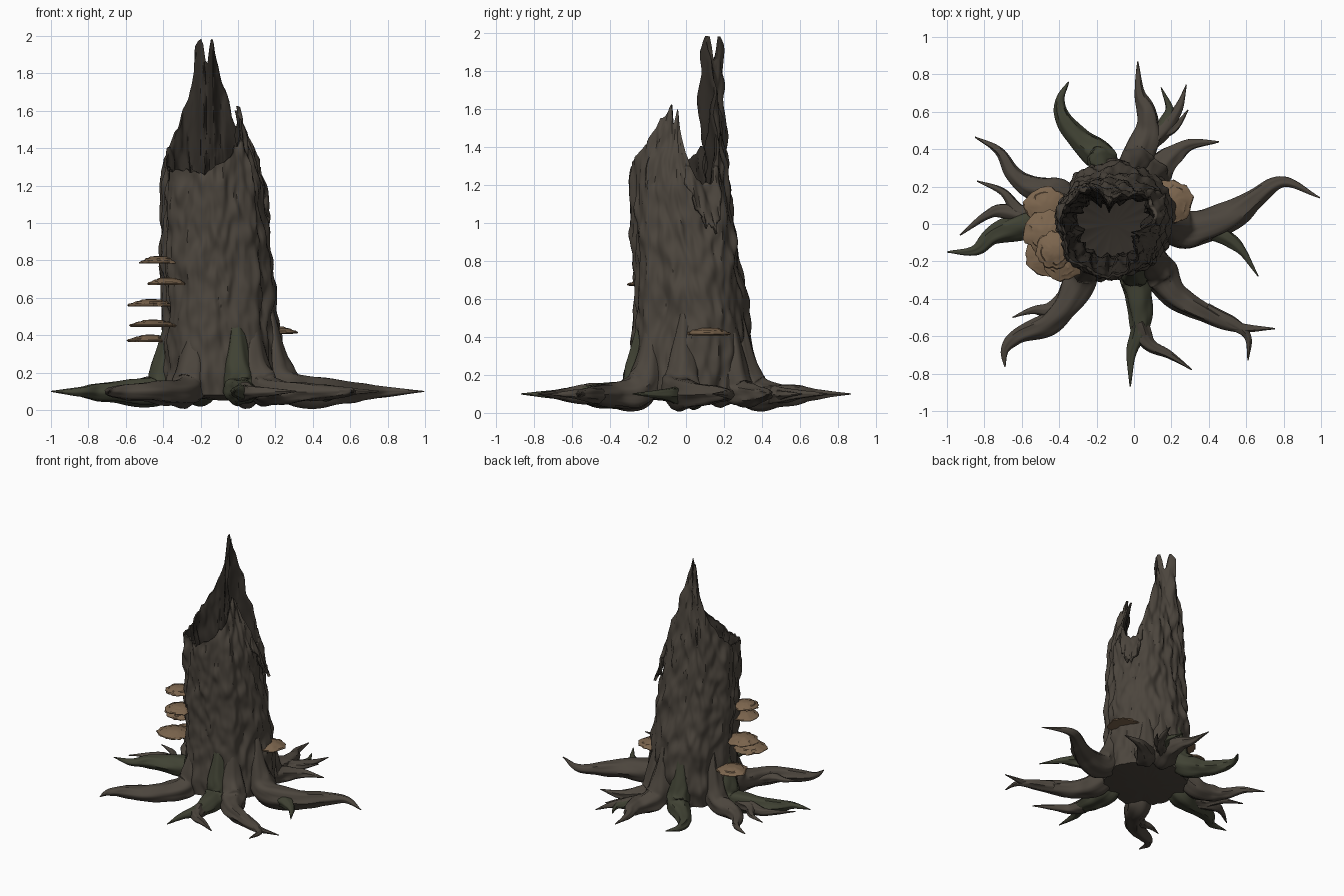
import bpy, bmesh, math, random
from mathutils import Vector, noise

if "Cube" in bpy.data.objects:
    bpy.data.objects.remove(bpy.data.objects["Cube"])

random.seed(4)

def material(name, rgb):
    m = bpy.data.materials.new(name)
    m.diffuse_color = (*rgb, 1)
    m.use_nodes = True
    m.node_tree.nodes["Principled BSDF"].inputs["Base Color"].default_value = m.diffuse_color
    return m

BARK = material("bark", (0.072, 0.06, 0.047))
DARK = material("inner_wood", (0.03, 0.025, 0.02))
MOSS = material("moss", (0.052, 0.055, 0.034))
CAP = material("fungus", (0.2, 0.13, 0.075))

def finish(bm, name, mats, angle=50):
    bmesh.ops.recalc_face_normals(bm, faces=bm.faces)
    me = bpy.data.meshes.new(name)
    bm.to_mesh(me)
    bm.free()
    for m in mats:
        me.materials.append(m)
    ob = bpy.data.objects.new(name, me)
    bpy.context.collection.objects.link(ob)
    bpy.ops.object.select_all(action='DESELECT')
    ob.select_set(True)
    bpy.context.view_layer.objects.active = ob
    bpy.ops.object.shade_smooth_by_angle(angle=math.radians(angle))
    return ob

def bridge(bm, a, b, mat=0, closed=True):
    n = len(a)
    for i in range(n if closed else n - 1):
        j = (i + 1) % n
        bm.faces.new((a[i], a[j], b[j], b[i])).material_index = mat

def fan(bm, ring, co, mat=0):
    c = bm.verts.new(co)
    for i in range(len(ring)):
        bm.faces.new((ring[i], ring[(i + 1) % len(ring)], c)).material_index = mat

def lerp_keys(keys, x):
    if x <= keys[0][0]:
        return keys[0][1:]
    for a, b in zip(keys, keys[1:]):
        if x <= b[0]:
            f = (x - a[0]) / (b[0] - a[0])
            return [p + (q - p) * f for p, q in zip(a[1:], b[1:])]
    return keys[-1][1:]

# trunk: height -> centre x, centre y, radius x, radius y
PROFILE = [(0.08, -0.08, 0.03, 0.31, 0.31), (0.2, -0.085, 0.03, 0.32, 0.32),
           (0.5, -0.1, 0.03, 0.30, 0.30), (0.8, -0.115, 0.0, 0.295, 0.28),
           (1.2, -0.13, -0.03, 0.275, 0.26), (2.0, -0.13, -0.03, 0.275, 0.26)]
# broken rim: angle -> height, inward lean
RIM = [(-100, 1.27, .02), (-75, 1.34, .04), (-50, 1.45, .08), (-32, 1.58, .12), (-20, 1.61, .12),
       (-6, 1.60, .13), (2, 1.45, .11), (14, 1.28, .05), (28, 1.19, 0), (40, 1.22, .01), (52, 1.42, .04),
       (62, 1.57, .05), (77, 1.75, .06), (91, 1.98, .062), (102, 1.98, .03), (112, 1.97, .01),
       (116, 1.76, .015), (130, 1.58, .02), (150, 1.42, .03), (175, 1.30, .02), (260, 1.27, .02)]

def wall(deg, z, inset=0.0):
    a = math.radians(deg)
    cx, cy, rx, ry = lerp_keys(PROFILE, z)
    lean = lerp_keys(RIM, deg)[1] * max(0, z - 1.2) / 0.4
    c, s = math.cos(a), math.sin(a)
    bump = (0.03 * noise.noise(Vector((c * 2, s * 2, z * 1.2)))
            + 0.022 * noise.noise(Vector((c * 5, s * 5, z * 7)))
            + 0.016 * noise.noise(Vector((c * 9, s * 9, z * 11 + 7))))
    k = bump - lean - inset
    return Vector((cx + (rx + k) * c, cy + (ry + k) * s, z))

def rim_height(deg):
    a = math.radians(deg)
    h = lerp_keys(RIM, deg)[0]
    h += 0.03 * noise.noise(Vector((math.cos(a) * 9, math.sin(a) * 9, 3)))
    for notch, depth in ((101, 0.16), (-14, 0.1)):
        h -= depth * max(0, 1 - abs(deg - notch) / 5)
    return min(h, 1.985)

N, UP, DOWN = 144, 80, 34
angles = [-100 + 360 * i / N for i in range(N)]
bm = bmesh.new()
rings = []
for k in range(UP + 1):
    rings.append([bm.verts.new(wall(d, 0.08 + (rim_height(d) - 0.08) * k / UP)) for d in angles])
for k in range(DOWN + 1):
    t = k / DOWN
    row = []
    for d in angles:
        h = rim_height(d)
        z = h * (1 - t) + 0.62 * t
        flute = 0.012 * math.sin(math.radians(d) * 17) * min(1, t * 6)
        row.append(bm.verts.new(wall(d, z, 0.014 + 0.085 * min(1, (h - z) / 0.4) + flute)))
    rings.append(row)
for k in range(len(rings) - 1):
    bridge(bm, rings[k], rings[k + 1], 1 if k >= UP else 0)
fan(bm, rings[0], (-0.08, 0.03, 0.05))
fan(bm, rings[-1], (-0.11, 0, 0.58), 1)
finish(bm, "trunk", [BARK, DARK])

# peeled bark hanging from the right side
bm = bmesh.new()
rows = []
cols = [6 + 2 * i for i in range(22)]
for k in range(15):
    t = k / 14
    row = []
    for i, d in enumerate(cols):
        mid = max(0, 1 - abs(d - 29) / 24)
        top = min(rim_height(d) + 0.01, 1.3)
        low = top - 0.06 - 0.17 * mid ** 0.6 - 0.06 * (i % 4 == 1) * mid
        row.append(bm.verts.new(wall(d, top * (1 - t) + low * t, -0.004 - 0.05 * t * (0.2 + 0.8 * mid))))
    rows.append(row)
for a, b in zip(rows, rows[1:]):
    bridge(bm, a, b, closed=False)
flap = finish(bm, "peeled_bark", [BARK])
sol = flap.modifiers.new("thickness", 'SOLIDIFY')
sol.thickness = 0.02

# roots: swept tapering tubes
def spline(pts, steps):
    pts = [pts[0] * 2 - pts[1]] + pts + [pts[-1] * 2 - pts[-2]]
    out = []
    for i in range(1, len(pts) - 2):
        p0, p1, p2, p3 = pts[i - 1:i + 3]
        for s in range(steps):
            t = s / steps
            out.append(0.5 * (2 * p1 + (p2 - p0) * t + (2 * p0 - 5 * p1 + 4 * p2 - p3) * t * t
                              + (3 * p1 - p0 - 3 * p2 + p3) * t ** 3))
    return out + [pts[-2]]

def root(name, xy, r, main=True, mossy=False):
    pts = [Vector((x, y, 0.095, 0)) for x, y in xy]
    for i, p in enumerate(pts):
        f = i / (len(pts) - 1)
        p.w = r * (1 - f) ** 0.95 + 0.003
        p.z = 0.1 - 0.006 * (1 - f)
    if main:                                   # climb the trunk as a buttress
        pts[0].z = 0.115
        c = Vector((-0.09, 0.03))
        d = (Vector(xy[0]) - c).normalized()
        hi, lo = c + d * 0.265, c + d * 0.29
        pts = [Vector((hi.x, hi.y, 0.52, 0.02)), Vector((lo.x, lo.y, 0.24, r * 0.9))] + pts
    path = spline(pts, 9)
    bm = bmesh.new()
    rings, S = [], 24
    seed = random.random() * 20
    for i, p in enumerate(path):
        t = (path[min(i + 1, len(path) - 1)] - path[max(i - 1, 0)]).to_3d().normalized()
        side = Vector((-t.y, t.x, 0)).normalized()
        up = t.cross(side)
        ring = []
        for j in range(S):
            a = math.tau * j / S
            q = 1 + 0.08 * math.sin(6 * a + seed + i * 0.1)
            q += 0.2 * noise.noise(Vector((math.cos(a) * 1.5, math.sin(a) * 1.5, i * 0.15 + seed)))
            co = p.to_3d() + (side * math.cos(a) + up * math.sin(a) * 0.92) * max(p.w, 0.003) * q
            co.z = max(co.z, 0.0)
            ring.append(bm.verts.new(co))
        rings.append(ring)
    for a, b in zip(rings, rings[1:]):
        bridge(bm, a, b)
    fan(bm, rings[0], path[0].to_3d())
    fan(bm, rings[-1], path[-1].to_3d())
    finish(bm, name, [MOSS if mossy else BARK])

root("root_right", [(.3, -.03), (.5, .03), (.65, .14), (.8, .225), (.995, .14)], .095)
root("root_right_fork", [(.36, 0), (.5, -.08), (.58, -.15), (.665, -.28)], .055, False, True)
root("root_back_right", [(.12, .28), (.2, .36), (.3, .425), (.455, .44)], .08)
root("root_back", [(.02, .36), (.07, .48), (.07, .6), (.03, .7), (.02, .87)], .09)
root("root_back_fork", [(.05, .42), (.17, .52), (.24, .62), (.28, .745)], .055, False)
root("root_back_twig_a", [(.16, .52), (.19, .61), (.145, .73)], .035, False, True)
root("root_back_twig_b", [(.13, .48), (.22, .52), (.29, .61)], .035, False)
root("root_back_left", [(-.18, .36), (-.28, .44), (-.37, .55), (-.395, .66), (-.35, .76)], .08, True, True)
root("root_left_back", [(-.42, .17), (-.56, .2), (-.65, .27), (-.72, .39), (-.85, .465)], .075)
root("root_left", [(-.42, .03), (-.58, 0), (-.75, -.06), (-.85, -.14), (-1.0, -.15)], .09, True, True)
root("root_left_fork_a", [(-.5, .04), (-.62, .07), (-.7, .17), (-.84, .23)], .05, False)
root("root_left_fork_b", [(-.52, .02), (-.7, .07), (-.8, .04), (-.93, -.06)], .05, False)
root("root_front_left", [(-.27, -.26), (-.34, -.4), (-.46, -.53), (-.62, -.6), (-.69, -.67), (-.69, -.765)], .09)
root("root_front_left_fork", [(-.33, -.38), (-.45, -.455), (-.54, -.46), (-.65, -.5)], .05, False)
root("root_front", [(.01, -.28), (.025, -.42), (.03, -.56), (-.015, -.69), (-.02, -.87)], .085, True, True)
root("root_front_fork", [(.025, -.53), (.08, -.64), (.19, -.7), (.31, -.78)], .05, False)
root("root_front_right", [(.14, -.26), (.22, -.38), (.36, -.47), (.54, -.55), (.755, -.56)], .09)
root("root_front_right_fork", [(.38, -.47), (.54, -.54), (.61, -.61), (.61, -.73)], .045, False)

# bracket fungi: flat discs with stepped tops
def bracket(name, x, y, z, r):
    bm = bmesh.new()
    S, seed = 30, random.random() * 30
    rings = []
    for f, h in ((0.75, -.002), (0.97, 0), (1, .006), (0.93, .014), (0.78, .018),
                 (0.7, .026), (0.5, .03), (0.4, .036), (0.2, .038)):
        ring = []
        for j in range(S):
            a = math.tau * j / S
            w = 1 + 0.2 * noise.noise(Vector((math.cos(a) * 3, math.sin(a) * 3, seed + h * 40)))
            ring.append(bm.verts.new((x + r * f * w * math.cos(a), y + r * f * w * math.sin(a), z + h)))
        rings.append(ring)
    for a, b in zip(rings, rings[1:]):
        bridge(bm, a, b)
    fan(bm, rings[0], (x, y, z))
    fan(bm, rings[-1], (x, y, z + .039))
    finish(bm, name, [CAP], 30)

for i, b in enumerate([(-.425, -.14, .785, .1), (-.38, -.2, .67, .105), (-.465, -.05, .555, .12),
                       (-.455, -.16, .445, .125), (-.47, .09, .365, .115), (.2, .12, .41, .115)]):
    bracket("bracket_fungus_%d" % (i + 1), *b)
